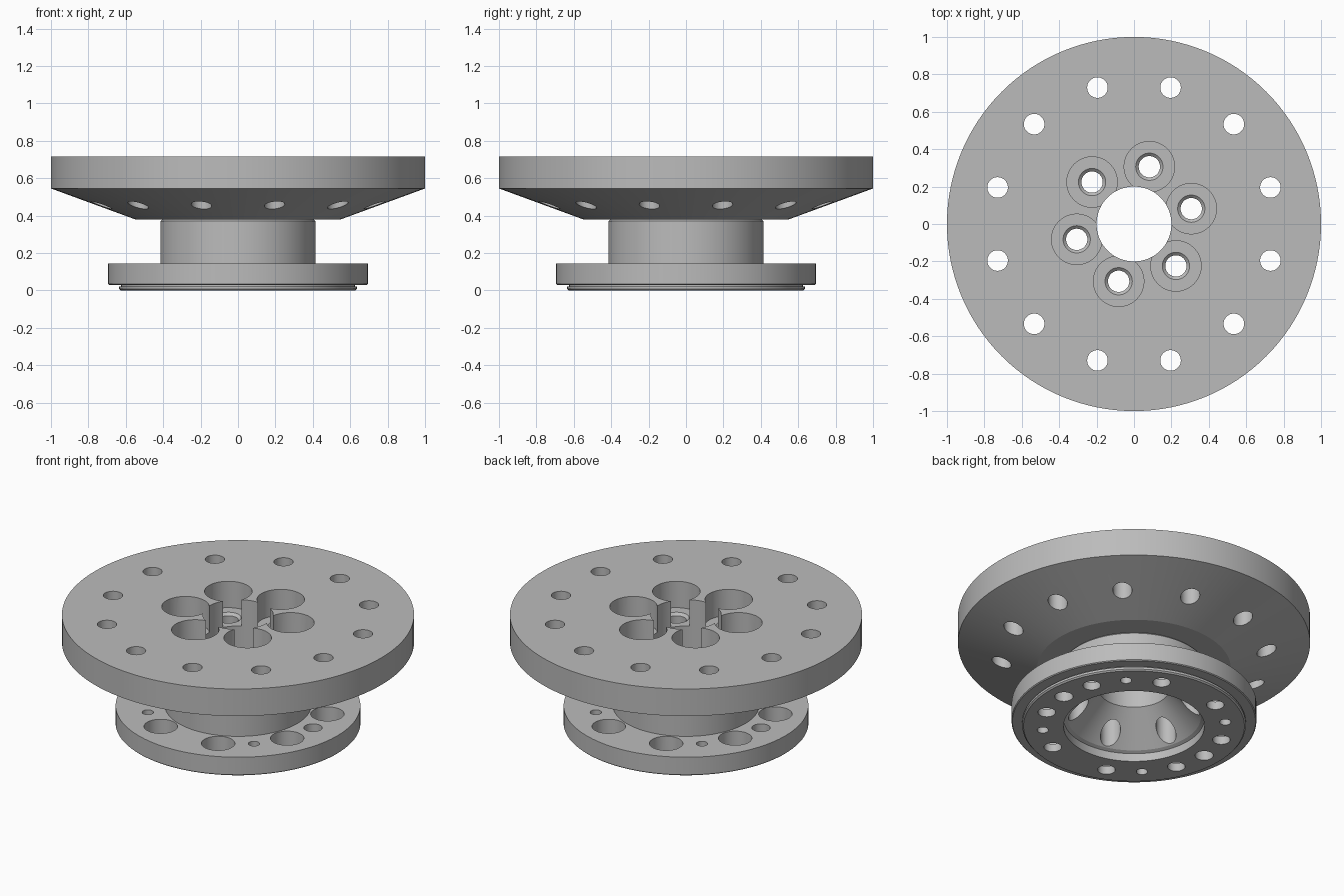
import bpy
import bmesh
from math import cos, sin, radians, tau
from mathutils import Matrix, Vector

cube = bpy.data.objects.get("Cube")
if cube:
    bpy.data.objects.remove(cube, do_unlink=True)

metal = bpy.data.materials.new("machined grey")
metal.use_nodes = True
GREY = (0.5, 0.5, 0.5, 1)
metal.diffuse_color = GREY
metal.node_tree.nodes["Principled BSDF"].inputs["Base Color"].default_value = GREY


def lathe(bm, profile, segments, centre=(0, 0)):
    """Revolve a (radius, height) profile around a vertical axis."""
    rings = []
    for r, z in profile:
        if r == 0:
            rings.append([bm.verts.new((*centre, z))] * segments)
        else:
            rings.append([bm.verts.new((centre[0] + r * cos(tau * i / segments),
                                        centre[1] + r * sin(tau * i / segments), z))
                          for i in range(segments)])
    for low, high in zip(rings, rings[1:]):
        for i in range(segments):
            j = (i + 1) % segments
            corners = dict.fromkeys((low[i], low[j], high[j], high[i]))
            bm.faces.new(corners)
    return rings


def make_object(name, bm):
    bmesh.ops.recalc_face_normals(bm, faces=bm.faces)
    mesh = bpy.data.meshes.new(name)
    bm.to_mesh(mesh)
    bm.free()
    obj = bpy.data.objects.new(name, mesh)
    bpy.context.collection.objects.link(obj)
    return obj


def drill(bm, radius, angle, steps, segments=40):
    """Add a stepped round cutter at a polar position."""
    a = radians(angle)
    profile = [(0, steps[0][1]), *steps, (0, steps[-1][1])]
    lathe(bm, profile, segments, (radius * cos(a), radius * sin(a)))


# Turned body: conical socket, bore, top disc, hub and lower flange
body_profile = [
    (0.40, 0), (0.40, 0.05), (0.38, 0.06), (0.20, 0.24), (0.20, 0.715),
    (1.0, 0.715), (1.0, 0.545), (0.55, 0.38), (0.405, 0.38), (0.415, 0.37),
    (0.415, 0.145), (0.695, 0.145), (0.695, 0.035), (0.69, 0.03),
    (0.625, 0.03), (0.625, 0.022), (0.635, 0.022), (0.635, 0.008), (0.627, 0),
]
bm = bmesh.new()
lathe(bm, body_profile + body_profile[:1], 128)
bmesh.ops.remove_doubles(bm, verts=bm.verts, dist=1e-5)
body = make_object("hub_body", bm)
body.data.materials.append(metal)

# Cutters for every hole
bm = bmesh.new()
for i in range(12):
    drill(bm, 0.755, 15 + 30 * i, [(0.055, 0.3), (0.055, 0.8)])
for i in range(6):
    drill(bm, 0.317, 15 + 60 * i, [(0.057, -0.1), (0.057, 0.535), (0.073, 0.55),
                                   (0.135, 0.55), (0.135, 0.8)], 48)
for i in range(16):
    if i in (4, 12):
        continue
    if i % 4 == 2:
        steps = [(0.032, -0.1), (0.032, 0.2)]
    elif i % 8 == 0:
        steps = [(0.052, -0.1), (0.052, 0.2)]
    else:
        steps = [(0.05, -0.1), (0.05, 0.05), (0.095, 0.05), (0.095, 0.2)]
    drill(bm, 0.52, 22.5 * i, steps)
cutter = make_object("hole_cutter", bm)
cutter.hide_render = True

# Cut the holes, then discard the cutter
cut = body.modifiers.new("holes", 'BOOLEAN')
cut.operation = 'DIFFERENCE'
cut.solver = 'EXACT'
cut.object = cutter
bpy.context.view_layer.objects.active = body
body.select_set(True)
bpy.ops.object.modifier_apply(modifier=cut.name)
bpy.data.objects.remove(cutter, do_unlink=True)
bpy.ops.object.shade_smooth_by_angle(angle=radians(15))
